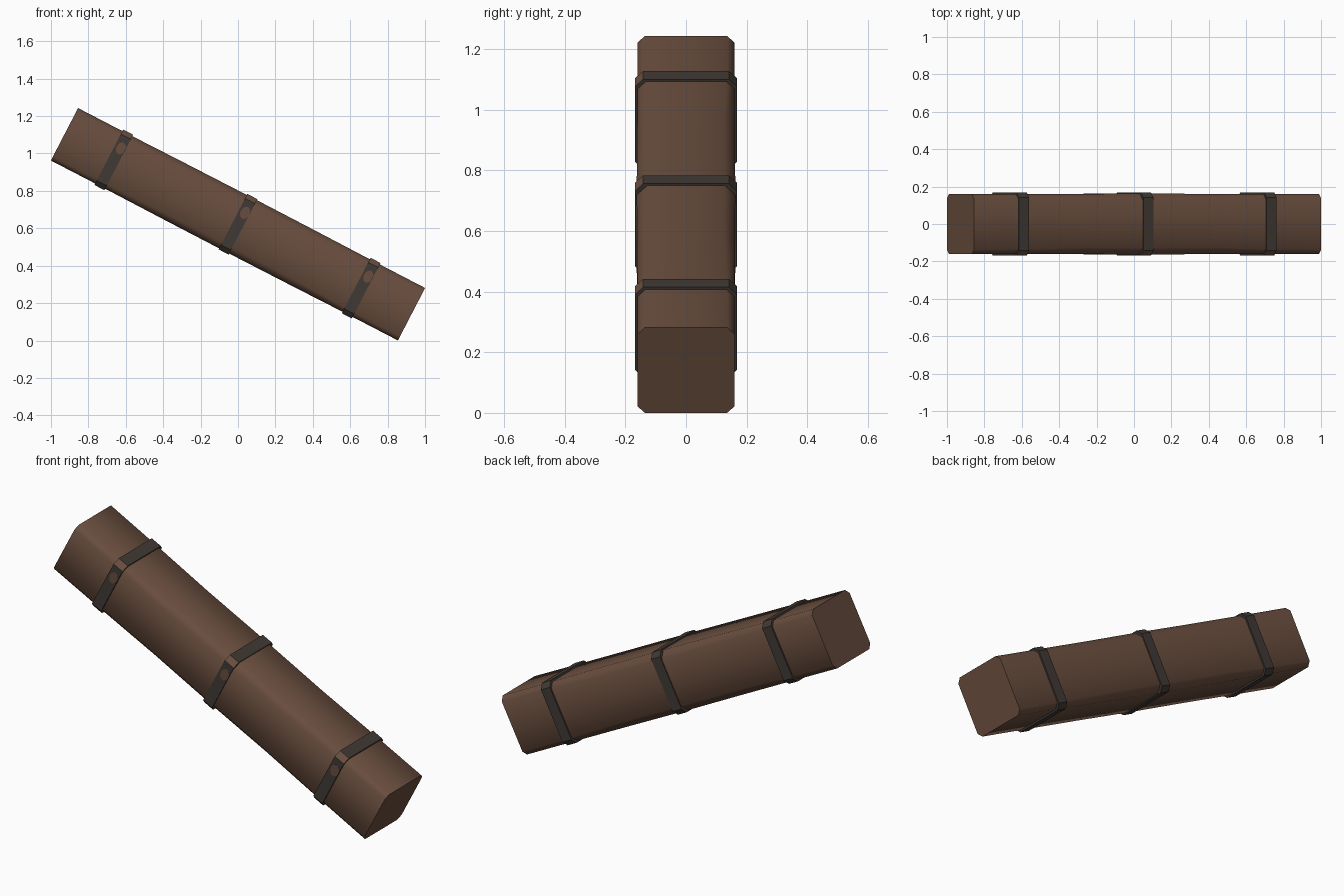
import bpy, bmesh, math
from mathutils import Matrix

if "Cube" in bpy.data.objects:
    bpy.data.objects.remove(bpy.data.objects["Cube"])

TILT = Matrix.Translation((0, 0, 0.6216)) @ Matrix.Rotation(math.radians(27.4), 4, 'Y')


def material(name, rgb):
    m = bpy.data.materials.new(name)
    m.diffuse_color = (*rgb, 1)
    m.use_nodes = True
    m.node_tree.nodes["Principled BSDF"].inputs["Base Color"].default_value = m.diffuse_color
    return m


WOOD = material("brown wood", (0.14, 0.075, 0.048))
BAND = material("dark band", (0.052, 0.042, 0.035))


def ring(u, hy, hz, c):
    """Chamfered rectangle across the beam at distance u along it."""
    pts = [(hy, hz - c), (hy - c, hz), (c - hy, hz), (-hy, hz - c),
           (-hy, c - hz), (c - hy, -hz), (hy - c, -hz), (hy, c - hz)]
    return [(u, y, z) for y, z in pts]


def loft(name, rings, mats):
    """Skin a row of rings and cap both ends."""
    bm = bmesh.new()
    loops = [[bm.verts.new(p) for p in r] for r in rings]
    n = len(loops[0])
    for a, b in zip(loops, loops[1:]):
        for i in range(n):
            j = (i + 1) % n
            bm.faces.new((a[i], a[j], b[j], b[i]))
    bm.faces.new(loops[0])
    bm.faces.new(loops[-1])
    bmesh.ops.recalc_face_normals(bm, faces=bm.faces)
    me = bpy.data.meshes.new(name)
    bm.to_mesh(me)
    bm.free()
    for m in mats:
        me.materials.append(m)
    ob = bpy.data.objects.new(name, me)
    bpy.context.collection.objects.link(ob)
    ob.matrix_world = TILT
    return ob


# Beam: chamfered bar, swelling a little towards the middle
beam = loft("beam", [ring(-1.045, .16, .158, .024), ring(-.75, .16, .158, .026),
                     ring(-.38, .161, .16, .036), ring(0, .163, .161, .036),
                     ring(.38, .161, .16, .036), ring(.75, .16, .158, .026),
                     ring(1.045, .16, .158, .024)], [WOOD])
bpy.context.view_layer.objects.active = beam
beam.select_set(True)
bpy.ops.object.shade_smooth_by_angle(angle=math.radians(60))

# Bands, with the wood showing through at the front upper corner
for i, u in enumerate((-.748, 0, .742)):
    band = loft(f"band_{i + 1}", [ring(u - .03, .168, .167, .027),
                                  ring(u + .03, .168, .167, .027)], [BAND, WOOD])
    for f in band.data.polygons:
        if f.normal.y < -.3 and f.normal.z > .3:
            f.material_index = 1
    # Worn patch on the front of the band
    disc = [[(u + .005 + .025 * math.cos(k * math.pi / 5), y,
              .072 + .035 * math.sin(k * math.pi / 5)) for k in range(10)]
            for y in (-.1685, -.166)]
    loft(f"worn_patch_{i + 1}", disc, [WOOD])
